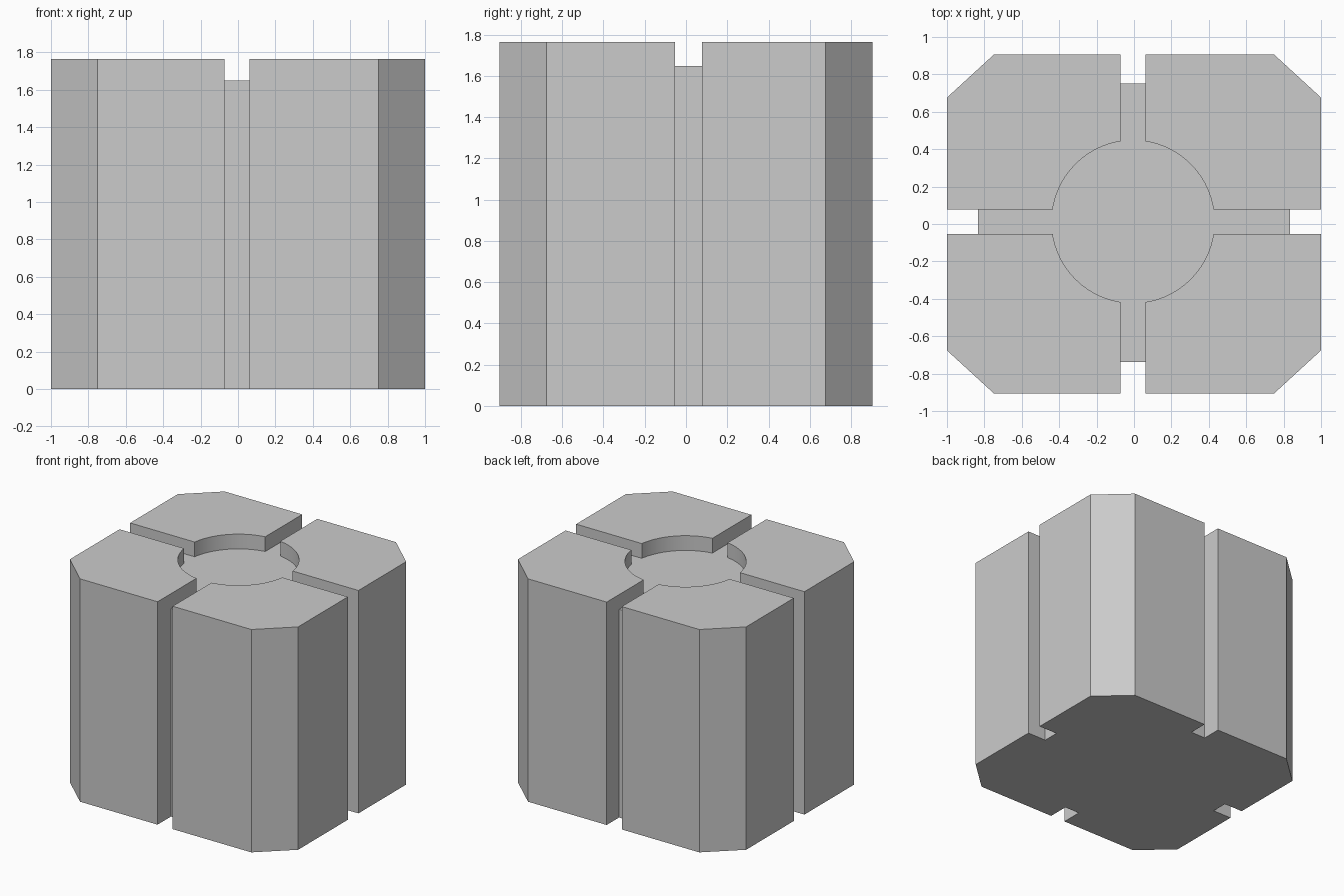
import bpy, bmesh, math

if "Cube" in bpy.data.objects:
    bpy.data.objects.remove(bpy.data.objects["Cube"])

H, FLOOR = 1.765, 1.648           # total height, channel floor
CX, CY, HW = -0.005, 0.0125, 0.066  # channel centre and half width
R = 0.435                         # round recess radius


def prism(name, pts, z0, z1):
    bm = bmesh.new()
    face = bm.faces.new([bm.verts.new((x, y, z0)) for x, y in pts])
    ext = bmesh.ops.extrude_face_region(bm, geom=[face])
    top = [v for v in ext["geom"] if isinstance(v, bmesh.types.BMVert)]
    bmesh.ops.translate(bm, verts=top, vec=(0, 0, z1 - z0))
    bmesh.ops.recalc_face_normals(bm, faces=bm.faces)
    me = bpy.data.meshes.new(name)
    bm.to_mesh(me)
    bm.free()
    ob = bpy.data.objects.new(name, me)
    bpy.context.collection.objects.link(ob)
    return ob


def rect(x0, x1, y0, y1):
    return [(x0, y0), (x1, y0), (x1, y1), (x0, y1)]


# Chamfered block
X, Y, CHX, CHY = 1.0, 0.905, 0.75, 0.676
block = prism("slotted_block", [
    (-CHX, -Y), (CHX, -Y), (X, -CHY), (X, CHY),
    (CHX, Y), (-CHX, Y), (-X, CHY), (-X, -CHY)], 0, H)

x0, x1, y0, y1 = CX - HW, CX + HW, CY - HW, CY + HW
circle = [(CX + R * math.cos(2 * math.pi * i / 64),
           CY + R * math.sin(2 * math.pi * i / 64)) for i in range(64)]

# Full-height side grooves, top channels and round recess
cutters = [
    prism("groove_left", rect(-1.2, -0.834, y0, y1), -0.2, 2),
    prism("groove_right", rect(0.834, 1.2, y0, y1), -0.2, 2),
    prism("groove_back", rect(x0, x1, 0.75, 1.2), -0.2, 2),
    prism("groove_front", rect(x0, x1, -1.2, -0.737), -0.2, 2),
    prism("channel_x", rect(-1.1, 1.1, y0, y1), FLOOR, 1.9),
    prism("channel_y", rect(x0, x1, -1.1, 1.1), FLOOR, 1.9),
    prism("round_recess", circle, FLOOR, 1.9),
]

bpy.context.view_layer.objects.active = block
block.select_set(True)
for c in cutters:
    mod = block.modifiers.new(c.name, "BOOLEAN")
    mod.operation, mod.solver, mod.object = "DIFFERENCE", "EXACT", c
    bpy.ops.object.modifier_apply(modifier=mod.name)
    bpy.data.objects.remove(c)

bpy.ops.object.shade_smooth_by_angle(angle=math.radians(25))
